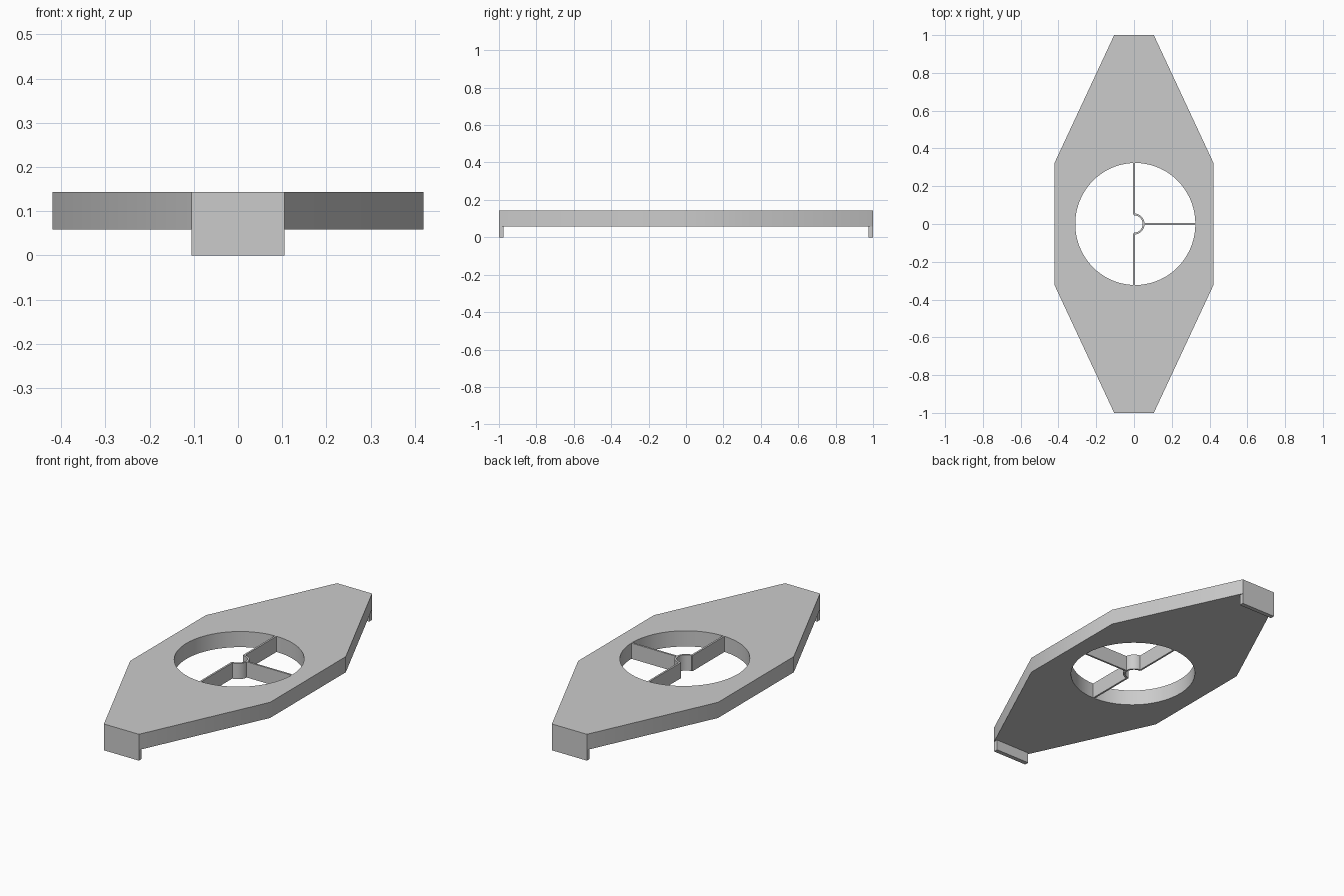
import bpy
import bmesh
from math import sin, cos, pi, radians

cube = bpy.data.objects.get("Cube")
if cube:
    bpy.data.objects.remove(cube, do_unlink=True)

grey = bpy.data.materials.new("plain grey")
grey.use_nodes = True
grey.diffuse_color = (0.6, 0.6, 0.6, 1)
grey.node_tree.nodes["Principled BSDF"].inputs["Base Color"].default_value = (0.6, 0.6, 0.6, 1)

BOTTOM, TOP = 0.058, 0.143
END_X, SIDE_X, SIDE_Y = 0.105, 0.42, 0.325
LIP = 0.024
WALL = 0.01


def arc(rx, ry, start, end, steps, cx=0):
    """Points along an elliptical arc."""
    return [(cx + rx * cos(start + (end - start) * i / steps),
             ry * sin(start + (end - start) * i / steps)) for i in range(steps + 1)]


def rect(x0, x1, y0, y1):
    return [(x0, y0), (x1, y0), (x1, y1), (x0, y1)]


def prism(name, loops, z0, z1):
    """Extrude an outline, with optional hole loops, from z0 to z1."""
    bm = bmesh.new()
    edges = []
    for loop in loops:
        verts = [bm.verts.new((x, y, z0)) for x, y in loop]
        edges += [bm.edges.new((v, verts[i - 1])) for i, v in enumerate(verts)]
    bmesh.ops.triangle_fill(bm, edges=edges, use_beauty=True)
    extruded = bmesh.ops.extrude_face_region(bm, geom=bm.faces[:], use_keep_orig=True)["geom"]
    for v in extruded:
        if isinstance(v, bmesh.types.BMVert):
            v.co.z = z1
    bmesh.ops.recalc_face_normals(bm, faces=bm.faces[:])
    mesh = bpy.data.meshes.new(name)
    bm.to_mesh(mesh)
    bm.free()
    mesh.materials.append(grey)
    obj = bpy.data.objects.new(name, mesh)
    bpy.context.collection.objects.link(obj)
    bpy.ops.object.select_all(action='DESELECT')
    obj.select_set(True)
    bpy.context.view_layer.objects.active = obj
    bpy.ops.object.shade_smooth_by_angle(angle=radians(30))
    return obj


# Eight-sided plate with a round opening
outline = [(END_X, -1), (SIDE_X, -SIDE_Y), (SIDE_X, SIDE_Y), (END_X, 1)]
outline += [(-x, y) for x, y in reversed(outline)]
opening = arc(0.318, 0.323, 0, 2 * pi, 72, cx=0.007)[:-1]
prism("plate", [outline, opening], BOTTOM, TOP)

# Half-round hub, open towards -x
hub = arc(0.056, 0.056, -pi / 2, pi / 2, 20) + arc(0.046, 0.046, pi / 2, -pi / 2, 20)
prism("hub", [hub], BOTTOM, TOP)

# Thin spokes from the hub to the rim
half = WALL / 2
prism("side_spoke", [rect(0.05, 0.33, -half, half)], BOTTOM, TOP)
for name, s in (("front", -1), ("back", 1)):
    y0, y1 = sorted((s * 0.05, s * 0.33))
    prism(name + "_spoke", [rect(-half, half, y0, y1)], BOTTOM, TOP)

    # Lip hanging below each end of the plate
    y0, y1 = sorted((s * (1 - LIP), s))
    prism(name + "_lip", [rect(-END_X, END_X, y0, y1)], 0, BOTTOM)
